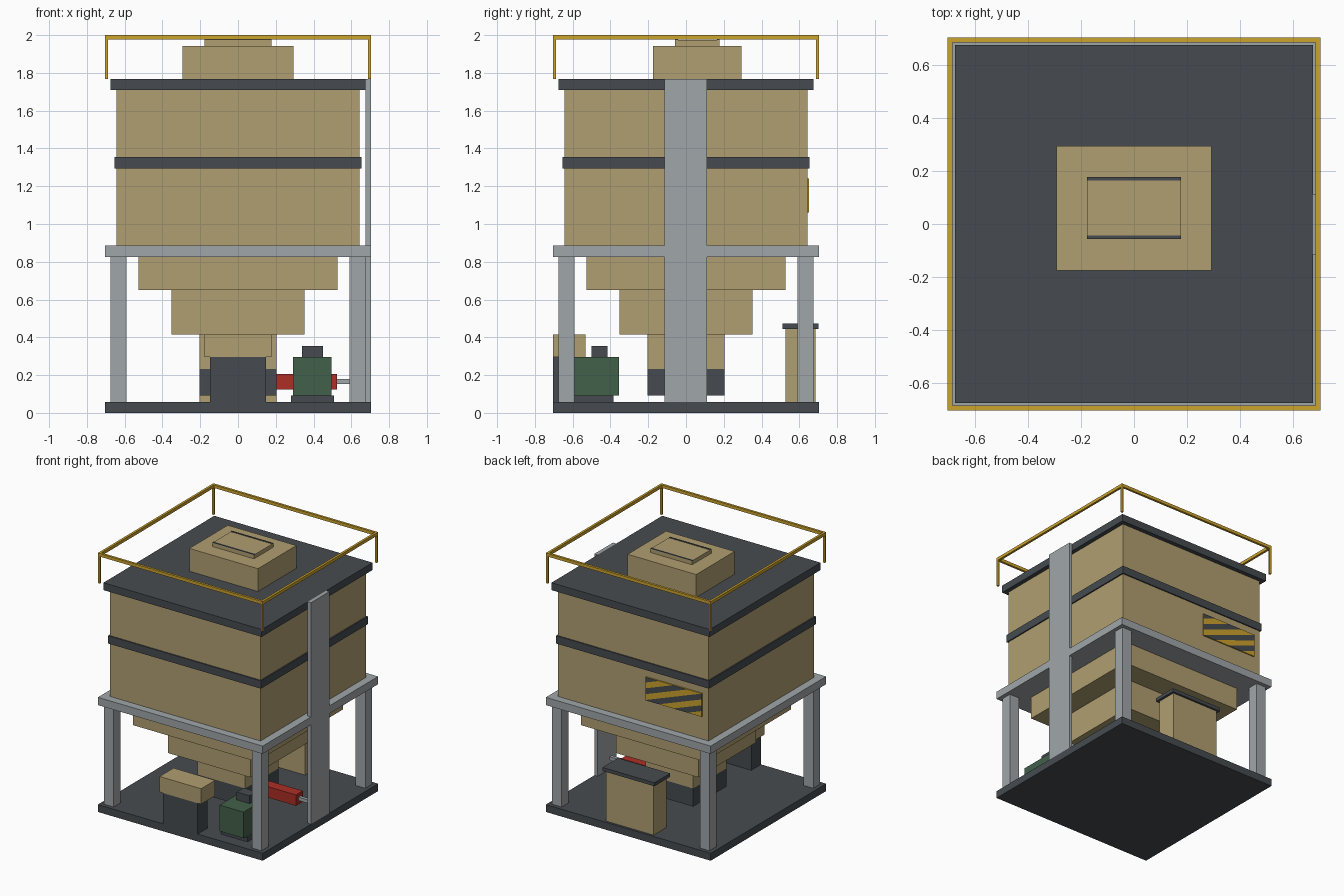
import bpy, bmesh, math
from mathutils import Vector

if "Cube" in bpy.data.objects:
    bpy.data.objects.remove(bpy.data.objects["Cube"])


def material(name, rgb):
    lin = [((c / 255 + 0.055) / 1.055) ** 2.4 for c in rgb]
    m = bpy.data.materials.new(name)
    m.diffuse_color = (*lin, 1)
    m.use_nodes = True
    m.node_tree.nodes["Principled BSDF"].inputs["Base Color"].default_value = m.diffuse_color
    return m


TAN = material("tan_paint", (176, 159, 113))
GREY = material("light_grey_steel", (160, 166, 169))
DARK = material("dark_grey_steel", (70, 75, 80))
YELLOW = material("safety_yellow", (204, 163, 45))
GREEN = material("machine_green", (66, 96, 74))
RED = material("coupling_red", (172, 46, 38))


def box(name, x, y, z, mat):
    """Box from (min, max) ranges on each axis."""
    bm = bmesh.new()
    bmesh.ops.create_cube(bm, size=1)
    for v in bm.verts:
        v.co = Vector([r[0] if c < 0 else r[1] for c, r in zip(v.co, (x, y, z))])
    me = bpy.data.meshes.new(name)
    bm.to_mesh(me)
    bm.free()
    me.materials.append(mat)
    ob = bpy.data.objects.new(name, me)
    bpy.context.collection.objects.link(ob)
    return ob


def slab(name, half, z, mat):
    """Centred square block."""
    return box(name, (-half, half), (-half, half), z, mat)


# Base, platform and the bin with its stepped hopper
slab("base_plate", 0.704, (0, 0.057), DARK)
slab("platform", 0.704, (0.825, 0.885), GREY)
slab("bin_body", 0.643, (0.885, 1.71), TAN)
slab("bin_band", 0.653, (1.295, 1.355), DARK)
slab("roof", 0.676, (1.71, 1.767), DARK)
slab("hopper_upper", 0.527, (0.65, 0.825), TAN)
slab("hopper_middle", 0.352, (0.415, 0.65), TAN)
slab("hopper_lower", 0.204, (0.233, 0.415), TAN)
slab("discharge_box", 0.204, (0.093, 0.233), DARK)

# Corner legs and railing posts
for sx, xn in ((-1, "left"), (1, "right")):
    for sy, yn in ((-1, "front"), (1, "back")):
        def span(s, a, b):
            return tuple(sorted((s * a, s * b)))
        box(f"{yn}_{xn}_leg", span(sx, 0.59, 0.674), span(sy, 0.59, 0.674), (0.057, 0.825), GREY)
        box(f"{yn}_{xn}_rail_post", span(sx, 0.688, 0.704), span(sy, 0.688, 0.704), (1.767, 1.977), YELLOW)

# Top rails
for s, n in ((-1, "front"), (1, "back")):
    r = tuple(sorted((s * 0.686, s * 0.704)))
    box(f"{n}_top_rail", (-0.704, 0.704), r, (1.976, 2.0), YELLOW)
for s, n in ((-1, "left"), (1, "right")):
    r = tuple(sorted((s * 0.686, s * 0.704)))
    box(f"{n}_top_rail", r, (-0.686, 0.686), (1.976, 2.0), YELLOW)

# Side column
box("side_column", (0.676, 0.704), (-0.115, 0.112), (0.057, 1.767), GREY)

# Roof filter housing with lid and lid strips
box("roof_housing", (-0.293, 0.293), (-0.175, 0.294), (1.767, 1.943), TAN)
box("roof_hatch", (-0.177, 0.177), (-0.057, 0.178), (1.943, 1.973), TAN)
box("hatch_strip_front", (-0.177, 0.177), (-0.057, -0.043), (1.973, 1.976), DARK)
box("hatch_strip_back", (-0.177, 0.177), (0.165, 0.178), (1.973, 1.976), DARK)

# Front control desk
box("desk_pedestal", (-0.148, 0.148), (-0.704, -0.585), (0.057, 0.295), DARK)
box("desk_box", (-0.177, 0.177), (-0.704, -0.533), (0.295, 0.415), TAN)

# Back cabinet
box("cabinet", (-0.204, 0.204), (0.527, 0.686), (0.057, 0.445), TAN)
box("cabinet_lid", (-0.222, 0.222), (0.511, 0.702), (0.445, 0.472), DARK)

# Pump unit
box("pump_foot", (0.28, 0.508), (-0.61, -0.385), (0.057, 0.093), DARK)
box("pump_body", (0.291, 0.496), (-0.64, -0.355), (0.093, 0.295), GREEN)
box("pump_cap", (0.338, 0.45), (-0.5, -0.415), (0.295, 0.355), DARK)

# Slide gate actuator
box("actuator", (0.2, 0.525), (-0.042, 0.042), (0.123, 0.207), RED)
box("actuator_rod", (0.525, 0.645), (-0.013, 0.013), (0.153, 0.179), GREY)

# Hazard plate on the back, cut into diagonal stripes
plate = box("hazard_plate", (-0.59, -0.11), (0.643, 0.652), (1.06, 1.24), YELLOW)
plate.data.materials.append(DARK)
SLOPE, STEP = 0.37, 0.045


def rise(p):
    return p.z - 1.06 + SLOPE * (p.x + 0.59)


bm = bmesh.new()
bm.from_mesh(plate.data)
for i in range(1, 9):
    bmesh.ops.bisect_plane(bm, geom=bm.verts[:] + bm.edges[:] + bm.faces[:],
                           plane_co=(-0.59, 0, 1.06 + i * STEP), plane_no=(SLOPE, 0, 1))
for f in bm.faces:
    if f.normal.y > 0.5:
        f.material_index = int(rise(f.calc_center_median()) / STEP) % 2
bm.to_mesh(plate.data)
bm.free()
